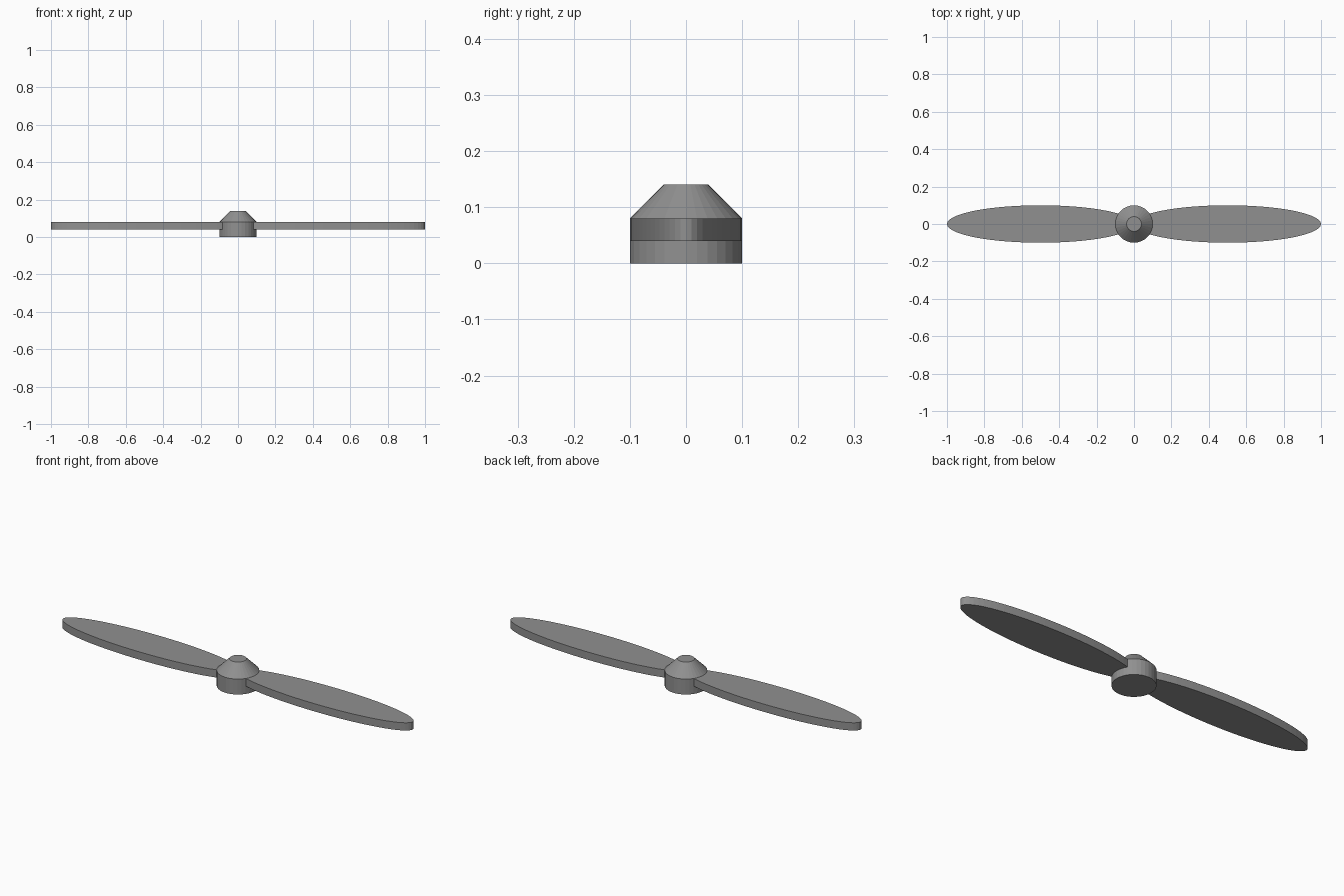
import bpy

if "Cube" in bpy.data.objects:
    bpy.data.objects.remove(bpy.data.objects["Cube"])

# Dark grey finish
grey = bpy.data.materials.new("dark_grey")
grey.diffuse_color = (0.28, 0.28, 0.28, 1)
grey.use_nodes = True
grey.node_tree.nodes["Principled BSDF"].inputs["Base Color"].default_value = grey.diffuse_color

def frustum(name, r1, r2, z0, z1, sides, x=0.0, scale=(1, 1, 1)):
    """Upright cylinder or truncated cone between two heights."""
    bpy.ops.mesh.primitive_cone_add(vertices=sides, radius1=r1, radius2=r2, depth=z1 - z0,
                                    location=(x, 0, (z0 + z1) / 2))
    ob = bpy.context.object
    ob.name = name
    ob.scale = scale
    bpy.ops.object.transform_apply(location=False, rotation=False, scale=True)
    ob.data.materials.append(grey)
    return ob

# Hub and tapered nose cap
frustum("hub", 0.1, 0.1, 0.0, 0.08, 32)
frustum("nose_cap", 0.1, 0.04, 0.08, 0.14, 32)

# Two flat elliptical blades
for side, name in ((-1, "left_blade"), (1, "right_blade")):
    frustum(name, 0.1, 0.1, 0.04, 0.08, 64, x=0.5 * side, scale=(5, 1, 1))
